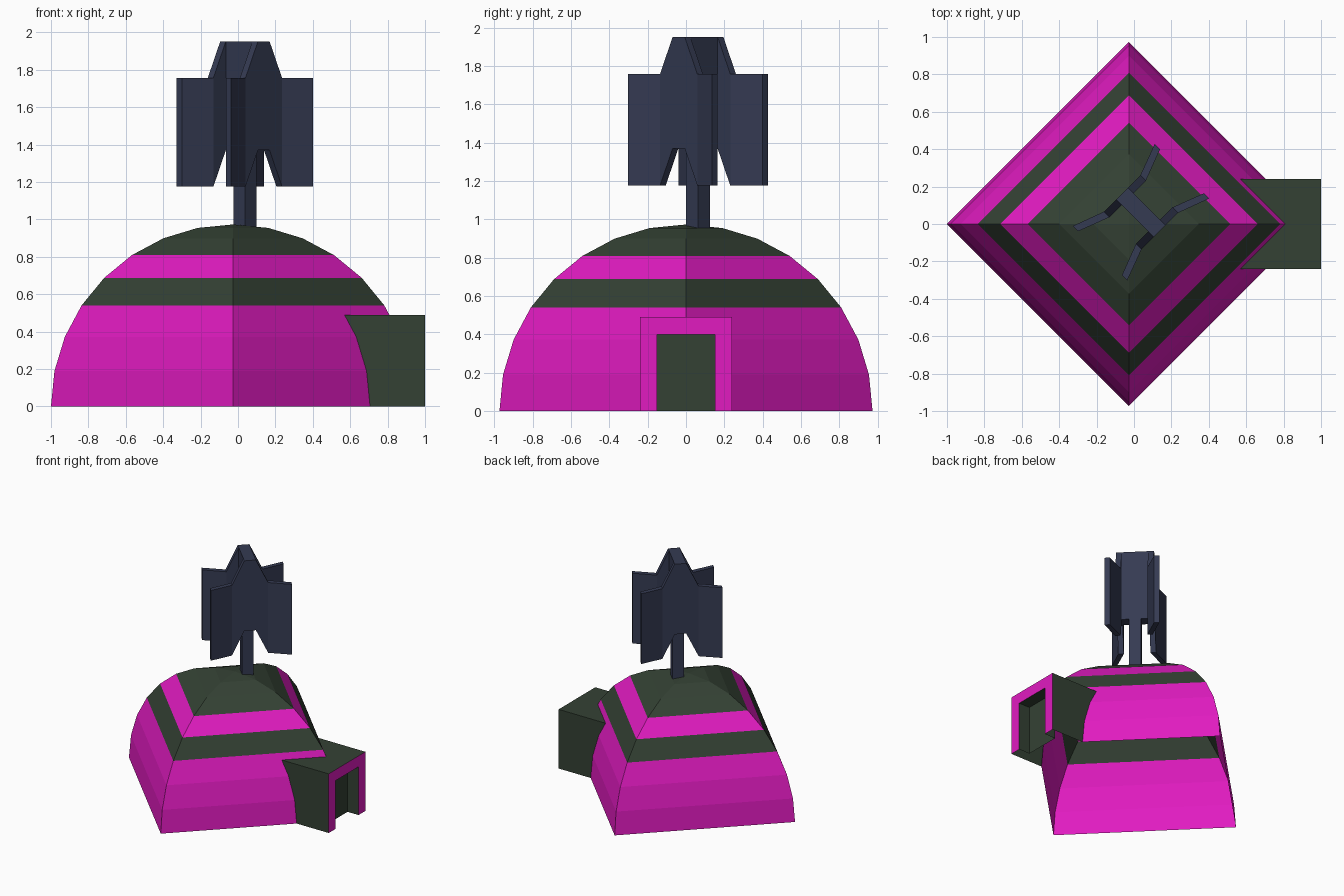
import bpy, bmesh, math
from mathutils import Matrix, Vector

if "Cube" in bpy.data.objects:
    bpy.data.objects.remove(bpy.data.objects["Cube"])


def mat(name, col):
    m = bpy.data.materials.new(name)
    m.diffuse_color = (*col, 1)
    m.use_nodes = True
    m.node_tree.nodes["Principled BSDF"].inputs["Base Color"].default_value = m.diffuse_color
    return m


MAGENTA = mat("magenta", (0.75, 0.011, 0.53))
GREEN = mat("dark_green", (0.034, 0.053, 0.034))
NAVY = mat("navy", (0.035, 0.043, 0.085))


def finish(name, bm, mats, matrix=None):
    me = bpy.data.meshes.new(name)
    bm.to_mesh(me)
    bm.free()
    for m in mats:
        me.materials.append(m)
    ob = bpy.data.objects.new(name, me)
    if matrix:
        ob.matrix_world = matrix
    bpy.context.collection.objects.link(ob)
    return ob


def face(bm, pts, mi=0):
    f = bm.faces.new([bm.verts.new(p) for p in pts])
    f.material_index = mi


def prism(bm, pts, offset):
    """Extrude a planar outline by an offset vector into a closed solid."""
    a = [bm.verts.new(p) for p in pts]
    b = [bm.verts.new(Vector(p) + Vector(offset)) for p in pts]
    n = len(a)
    faces = [bm.faces.new(a), bm.faces.new(b[::-1])]
    for i in range(n):
        faces.append(bm.faces.new((a[i], b[i], b[(i + 1) % n], a[(i + 1) % n])))
    bmesh.ops.recalc_face_normals(bm, faces=faces)


# Dome: open four-sided half sphere with coloured bands
CX, R = -0.027, 0.973
prof = [(R * math.cos(k * math.pi / 16), R * math.sin(k * math.pi / 16)) for k in range(9)]
band = [0, 0, 0, 1, 0, 1, 1, 1]
W, H = 0.24, 0.49          # porch half width and height
bm = bmesh.new()
dirs = [(1, 0), (0, 1), (-1, 0), (0, -1)]
for k in range(8):
    (r0, z0), (r1, z1) = prof[k], prof[k + 1]
    for i in range(4):
        (ax, ay), (bx, by) = dirs[i], dirs[(i + 1) % 4]
        pts = [(CX + ax * r0, ay * r0, z0), (CX + bx * r0, by * r0, z0), (CX + bx * r1, by * r1, z1)]
        if k < 7:
            pts.append((CX + ax * r1, ay * r1, z1))
        face(bm, pts, band[k])
bmesh.ops.remove_doubles(bm, verts=bm.verts, dist=1e-5)
# Cut the doorway out of the right-hand corner
for co, no in (((0, W, 0), (0, 1, 0)), ((0, -W, 0), (0, 1, 0)), ((0, 0, H), (0, 0, 1))):
    near = [f for f in bm.faces if f.calc_center_median().x > CX]
    geom = near + list({e for f in near for e in f.edges}) + list({v for f in near for v in f.verts})
    bmesh.ops.bisect_plane(bm, geom=geom, plane_co=co, plane_no=no)
gone = []
for f in bm.faces:
    c = f.calc_center_median()
    if c.x > 0.3 and abs(c.y) < W and c.z < H:
        gone.append(f)
bmesh.ops.delete(bm, geom=gone, context='FACES')
finish("dome", bm, [MAGENTA, GREEN])

# Porch: walls trimmed to the dome, magenta frame, shallow recess
bm = bmesh.new()
t = (H - prof[2][1]) / (prof[3][1] - prof[2][1])
rH = prof[2][0] + t * (prof[3][0] - prof[2][0])
edge = [prof[0], prof[1], prof[2], (rH, H)]
w, h, back = 0.15, 0.40, 0.90
for s in (1, -1):
    pts = [(CX + r - W, s * W, z) for r, z in edge] + [(1, s * W, H), (1, s * W, 0)]
    face(bm, pts if s > 0 else pts[::-1])
    jamb = [(1, s * w, 0), (1, s * W, 0), (1, s * W, H), (1, s * w, h)]
    face(bm, jamb if s > 0 else jamb[::-1], 1)
    inner = [(1, s * w, 0), (1, s * w, h), (back, s * w, h), (back, s * w, 0)]
    face(bm, inner[::-1] if s > 0 else inner)
face(bm, [(1, -w, h), (1, w, h), (1, W, H), (1, -W, H)], 1)
face(bm, [(1, -W, H), (1, W, H), (CX + rH - W, W, H), (CX + rH, 0, H), (CX + rH - W, -W, H)])
face(bm, [(back, -w, h), (back, w, h), (1, w, h), (1, -w, h)])
face(bm, [(back, -w, 0), (back, w, 0), (back, w, h), (back, -w, h)])
bmesh.ops.remove_doubles(bm, verts=bm.verts, dist=1e-5)
finish("porch", bm, [GREEN, MAGENTA])

# Mast parts share a frame turned 45 degrees
M = Matrix.Translation((0.037, 0.0625, 0)) @ Matrix.Rotation(math.radians(-45), 4, 'Z')
P, L = 0.044, 0.1425
ZB, ZN, ZS, ZT = 1.175, 1.37, 1.757, 1.952


def box_outline(a, b, z):
    return [(-a, -b, z), (a, -b, z), (a, b, z), (-a, b, z)]


bm = bmesh.new()
prism(bm, box_outline(P, P, 0.95), (0, 0, ZN - 0.95))
finish("mast_pole", bm, [NAVY], M)

bm = bmesh.new()
prism(bm, box_outline(L, P, ZN), (0, 0, ZT - ZN))
finish("mast_core", bm, [NAVY], M)

# Flared plates on both ends, each with two bent wings
for s, side in ((1, "front"), (-1, "back")):
    bm = bmesh.new()
    for q in (1, -1):
        prism(bm, [(s * L, q * v, z) for v, z in ((P, ZT), (0.138, ZS), (0.138, ZB), (P, ZN))],
              (-s * 0.042, 0, 0))
        prism(bm, [(s * u, q * v, ZB) for u, v in
                   ((L, 0.138), (0.206, 0.31), (0.166, 0.31), (L - 0.042, 0.138))],
              (0, 0, ZS - ZB))
    finish(side + "_wings", bm, [NAVY], M)
